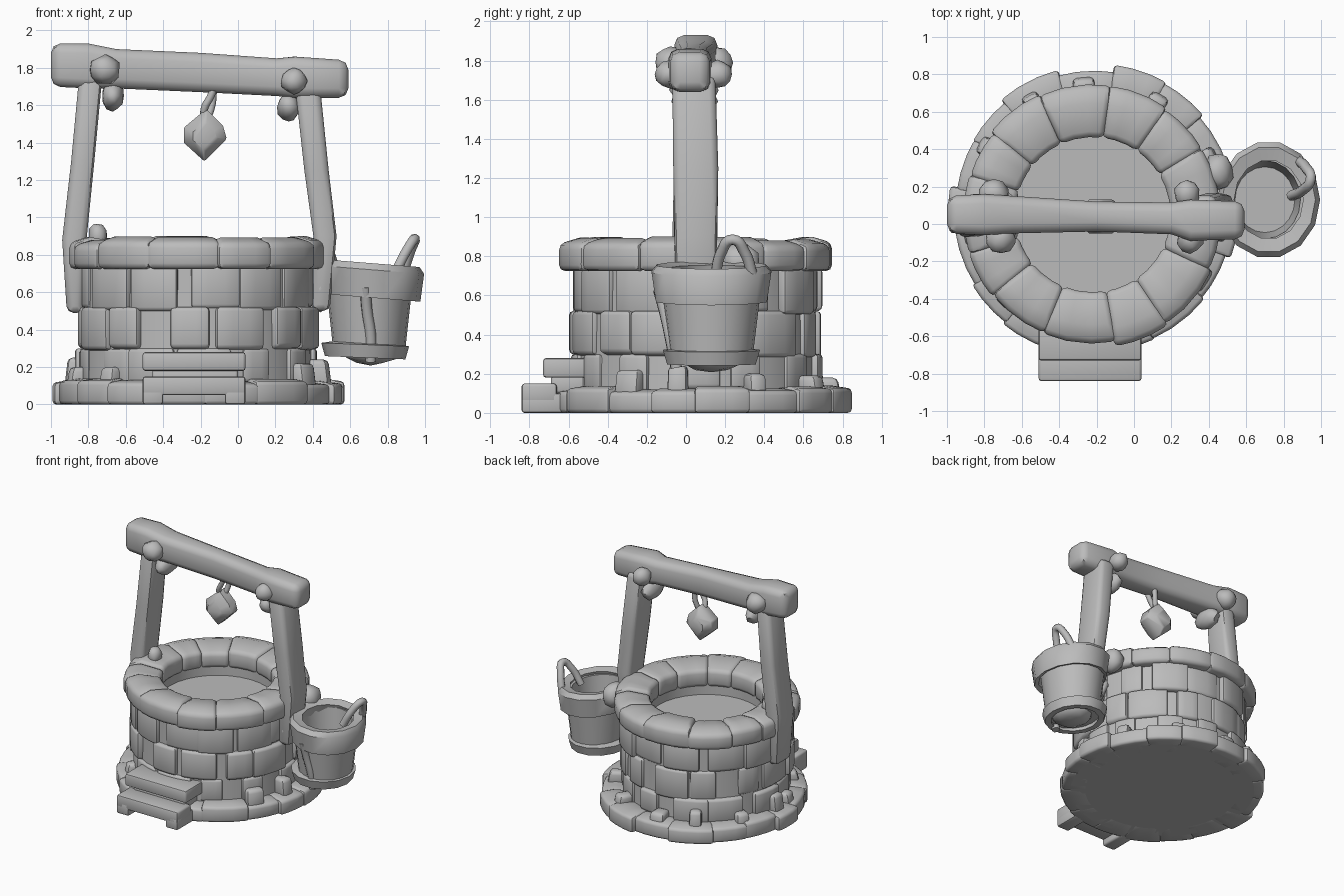
import bpy, bmesh, random
from math import cos, sin, pi, radians
from mathutils import Vector

random.seed(4)
if "Cube" in bpy.data.objects:
    bpy.data.objects.remove(bpy.data.objects["Cube"])

grey = bpy.data.materials.new("plain grey")
grey.use_nodes = True
grey.diffuse_color = (0.5, 0.5, 0.5, 1)
grey.node_tree.nodes["Principled BSDF"].inputs["Base Color"].default_value = (0.5, 0.5, 0.5, 1)

BASE = (-0.21, 0.075)         # middle of the footing
WELL = (-0.22, 0.05)          # middle of the wall and rim
BUCKET = (0.7, 0.13)
rnd = random.uniform


def finish(name, bm, bevel=0.0, angle=45):
    """Round the hard edges, turn the bmesh into an object and shade it."""
    bmesh.ops.recalc_face_normals(bm, faces=bm.faces)
    if bevel:
        hard = [e for e in bm.edges if e.is_manifold and e.calc_face_angle(0) > radians(50)]
        bmesh.ops.bevel(bm, geom=hard, offset=bevel, segments=2, profile=0.5,
                        affect='EDGES', clamp_overlap=True)
    mesh = bpy.data.meshes.new(name)
    bm.to_mesh(mesh)
    bm.free()
    mesh.materials.append(grey)
    ob = bpy.data.objects.new(name, mesh)
    bpy.context.collection.objects.link(ob)
    bpy.ops.object.select_all(action='DESELECT')
    ob.select_set(True)
    bpy.context.view_layer.objects.active = ob
    bpy.ops.object.shade_smooth_by_angle(angle=radians(angle))


def skin(bm, rings, closed=False):
    """Bridge a list of point rings; cap the ends unless closed in a loop."""
    vs = [[bm.verts.new(p) for p in r] for r in rings]
    n = len(vs[0])
    pairs = list(zip(vs, vs[1:])) + ([(vs[-1], vs[0])] if closed else [])
    for a, b in pairs:
        for i in range(n):
            j = (i + 1) % n
            bm.faces.new((a[i], a[j], b[j], b[i]))
    if not closed:
        bm.faces.new(vs[0])
        bm.faces.new(vs[-1])


def arc_block(bm, centre, a0, a1, profile, steps=3):
    """One stone: an r-z profile swept over part of a circle."""
    rings = []
    for k in range(steps + 1):
        a = a0 + (a1 - a0) * k / steps
        rings.append([(centre[0] + r * cos(a), centre[1] + r * sin(a), z) for r, z in profile])
    skin(bm, rings)


def lathe(name, centre, profile, sides=32, squash=1.0, lean=0.0):
    """Full turn of a closed r-z profile, stretched along y and leaning along x."""
    bm = bmesh.new()
    rings = []
    for k in range(sides):
        a = 2 * pi * k / sides
        rings.append([(centre[0] + r * cos(a), centre[1] + r * sin(a) * squash, z + lean * r * cos(a))
                      for r, z in profile])
    skin(bm, rings, closed=True)
    bmesh.ops.remove_doubles(bm, verts=bm.verts, dist=0.0001)
    finish(name, bm)


def timber(name, sections, axis, bevel=0.035):
    """Squared timber through (x, y, z, half width, half depth) sections."""
    bm = bmesh.new()
    rings = []
    for x, y, z, u, v in sections:
        ring = []
        for su, sv in ((-1, -1), (1, -1), (1, 1), (-1, 1)):
            ring.append((x, y + su * u, z + sv * v) if axis == 'x' else (x + su * u, y + sv * v, z))
        rings.append(ring)
    skin(bm, rings)
    finish(name, bm, bevel)


def box(name, lo, hi, bevel=0.015):
    c = [(a + b) / 2 for a, b in zip(lo, hi)]
    h = [(b - a) / 2 for a, b in zip(lo, hi)]
    timber(name, [(c[0], c[1], z, h[0], h[1]) for z in (lo[2], hi[2])], 'z', bevel)


def lump(name, pos, size, level=2, rough=0.08):
    bm = bmesh.new()
    bmesh.ops.create_icosphere(bm, subdivisions=level, radius=1)
    for v in bm.verts:
        k = 1 + rnd(-rough, rough)
        v.co = Vector([p + c * s * k for p, c, s in zip(pos, v.co, size)])
    finish(name, bm, 0, 50)


def rope(name, points, radius):
    cu = bpy.data.curves.new(name, 'CURVE')
    cu.dimensions = '3D'
    cu.bevel_depth = radius
    cu.bevel_resolution = 2
    cu.use_fill_caps = True
    sp = cu.splines.new('BEZIER')
    sp.bezier_points.add(len(points) - 1)
    for b, p in zip(sp.bezier_points, points):
        b.co = p
        b.handle_left_type = b.handle_right_type = 'AUTO'
    sp.resolution_u = 5
    cu.materials.append(grey)
    bpy.context.collection.objects.link(bpy.data.objects.new(name, cu))


def stone_ring(name, centre, count, r_in, r_out, z0, z1, slope, vary, bevel):
    bm = bmesh.new()
    cuts = [2 * pi * (i + rnd(-0.16, 0.16)) / count for i in range(count)]
    cuts.append(cuts[0] + 2 * pi)
    for a0, a1 in zip(cuts, cuts[1:]):
        ro, top = r_out + rnd(-vary, vary), z1 + rnd(-0.012, 0.012)
        arc_block(bm, centre, a0 - 0.012, a1 + 0.012,
                  [(r_in, z0), (ro, z0), (ro, top - slope), (ro - 0.1, top), (r_in, top - slope)])
    finish(name, bm, bevel)


# Base: ground slab, ring of footing stones and a few blocks against the wall
lathe("ground_slab", BASE, [(0, 0), (0.68, 0), (0.68, 0.1), (0, 0.1)])
stone_ring("footing_stones", BASE, 17, 0.55, 0.765, 0, 0.13, 0.015, 0.025, 0.02)
bm = bmesh.new()
for deg, top in ((178, 0.25), (192, 0.2), (-10, 0.24), (-33, 0.22), (25, 0.2),
                 (60, 0.19), (120, 0.23), (95, 0.18), (225, 0.2), (150, 0.19)):
    a, w = radians(deg), rnd(0.06, 0.1)
    arc_block(bm, BASE, a - w, a + w, [(0.58, 0.08), (0.72, 0.08), (0.7, top), (0.58, top)], 2)
finish("loose_stones", bm, 0.025)

# Wall: drum with inner floor, and proud stones in staggered courses
lathe("wall_drum", WELL, [(0, 0.05), (0.62, 0.05), (0.61, 0.78), (0.43, 0.78), (0.43, 0.66), (0, 0.66)])
bm = bmesh.new()
for course, (z0, z1) in enumerate(((0.1, 0.3), (0.28, 0.52), (0.5, 0.74))):
    for i in range(13):
        a = 2 * pi * (i + 0.5 * (course % 2) + rnd(-0.15, 0.15)) / 13
        w, ro = rnd(0.13, 0.24), 0.635 + rnd(-0.012, 0.025)
        arc_block(bm, WELL, a - w, a + w, [(0.56, z0), (ro, z0 + rnd(0, 0.03)), (ro, z1), (0.56, z1)])
finish("wall_stones", bm, 0.02)

# Rim of coping stones around the opening
stone_ring("rim_stones", WELL, 13, 0.415, 0.695, 0.725, 0.89, 0.03, 0.02, 0.03)

# Steps at the front, the lower one raised on two feet
box("upper_step", (-0.51, -0.73, 0.18), (0.04, -0.5, 0.28))
box("upper_step_support", (-0.46, -0.69, 0.1), (0, -0.5, 0.19))
box("lower_step", (-0.51, -0.84, 0.05), (0.04, -0.66, 0.15))
for x in (-0.51, -0.07):
    box("lower_step_foot", (x, -0.84, 0), (x + 0.11, -0.62, 0.1))

# Posts and cross beam
timber("right_post", [(-0.87, 0.04, 0.49, 0.045, 0.1), (-0.875, 0.04, 0.88, 0.065, 0.11),
                      (-0.83, 0.05, 1.3, 0.062, 0.11), (-0.785, 0.05, 1.78, 0.062, 0.1)], 'z')
timber("left_post", [(0.44, 0.05, 0.5, 0.05, 0.1), (0.465, 0.05, 0.9, 0.062, 0.11),
                     (0.42, 0.05, 1.25, 0.065, 0.115), (0.37, 0.04, 1.72, 0.067, 0.11)], 'z')
timber("cross_beam", [(-1, 0.05, 1.815, 0.1, 0.115), (-0.8, 0.05, 1.81, 0.11, 0.12),
                      (-0.65, 0.05, 1.795, 0.1, 0.105), (-0.2, 0.04, 1.775, 0.08, 0.105),
                      (0.2, 0.03, 1.75, 0.085, 0.1), (0.3, 0.02, 1.75, 0.11, 0.11),
                      (0.59, 0.02, 1.74, 0.1, 0.1)], 'x', 0.05)
lump("post_foot_stone", (-0.75, 0, 0.9), (0.05, 0.06, 0.07), 2)

# Pegs and knots where the beam meets the posts
for x, back, z, s in ((-0.71, -0.75, 1.79, 0.08), (0.3, 0.285, 1.73, 0.07)):
    lump("front_peg", (x, -0.08, z), (s, 0.08, s))
    lump("back_peg", (back, 0.16, z), (s, 0.08, s))
    lump("under_knot", (x + (0.04 if x < 0 else -0.03), 0.04, z - 0.14), (0.06, 0.12, 0.08))

# Hanging stone on a rope loop
rope("hanging_rope", [(-0.12, 0, 1.72), (-0.145, 0, 1.65), (-0.18, 0.01, 1.58), (-0.175, 0.04, 1.53),
                      (-0.145, 0.07, 1.58), (-0.13, 0.08, 1.72)], 0.02)
bm = bmesh.new()
skin(bm, [[(-0.18 + s * x, 0.04 + y, 1.43 + s * z)
           for x, z in ((0, -0.13), (0.12, -0.01), (0.1, 0.06), (0.01, 0.15), (-0.11, 0.05), (-0.11, -0.03))]
          for y, s in ((-0.09, 0.55), (-0.04, 1), (0.04, 1), (0.09, 0.55))])
finish("hanging_stone", bm, 0.01)

# Bucket with two hoops, strap and handle
lathe("bucket_body", BUCKET, [(0, 0.26), (0.19, 0.27), (0.24, 0.72), (0.19, 0.72), (0.16, 0.36), (0, 0.36)],
      20, 1.1, -0.08)
lathe("bucket_rim", (0.72, 0.13),
      [(0.225, 0.58), (0.255, 0.57), (0.275, 0.72), (0.25, 0.755), (0.185, 0.74), (0.2, 0.7)], 14, 1.14, -0.08)
lathe("bucket_hoop", (0.68, 0.13), [(0.17, 0.25), (0.215, 0.25), (0.235, 0.32), (0.18, 0.33)], 14, 1.08, -0.04)
lump("bucket_underside", (0.71, 0.13, 0.28), (0.15, 0.16, 0.07), 2, 0.04)
rope("bucket_strap", [(0.68, -0.14, 0.63), (0.69, -0.105, 0.5), (0.71, -0.075, 0.36), (0.71, -0.05, 0.23)], 0.03)
rope("bucket_handle", [(0.84, 0.15, 0.7), (0.9, 0.18, 0.82), (0.945, 0.24, 0.885),
                       (0.92, 0.3, 0.82), (0.88, 0.34, 0.7)], 0.028)

# Ties holding the bucket against the left post
lump("bucket_tie", (0.45, 0.28, 0.77), (0.08, 0.1, 0.1))
lump("bucket_tie_lower", (0.44, 0.08, 0.62), (0.06, 0.13, 0.12))
